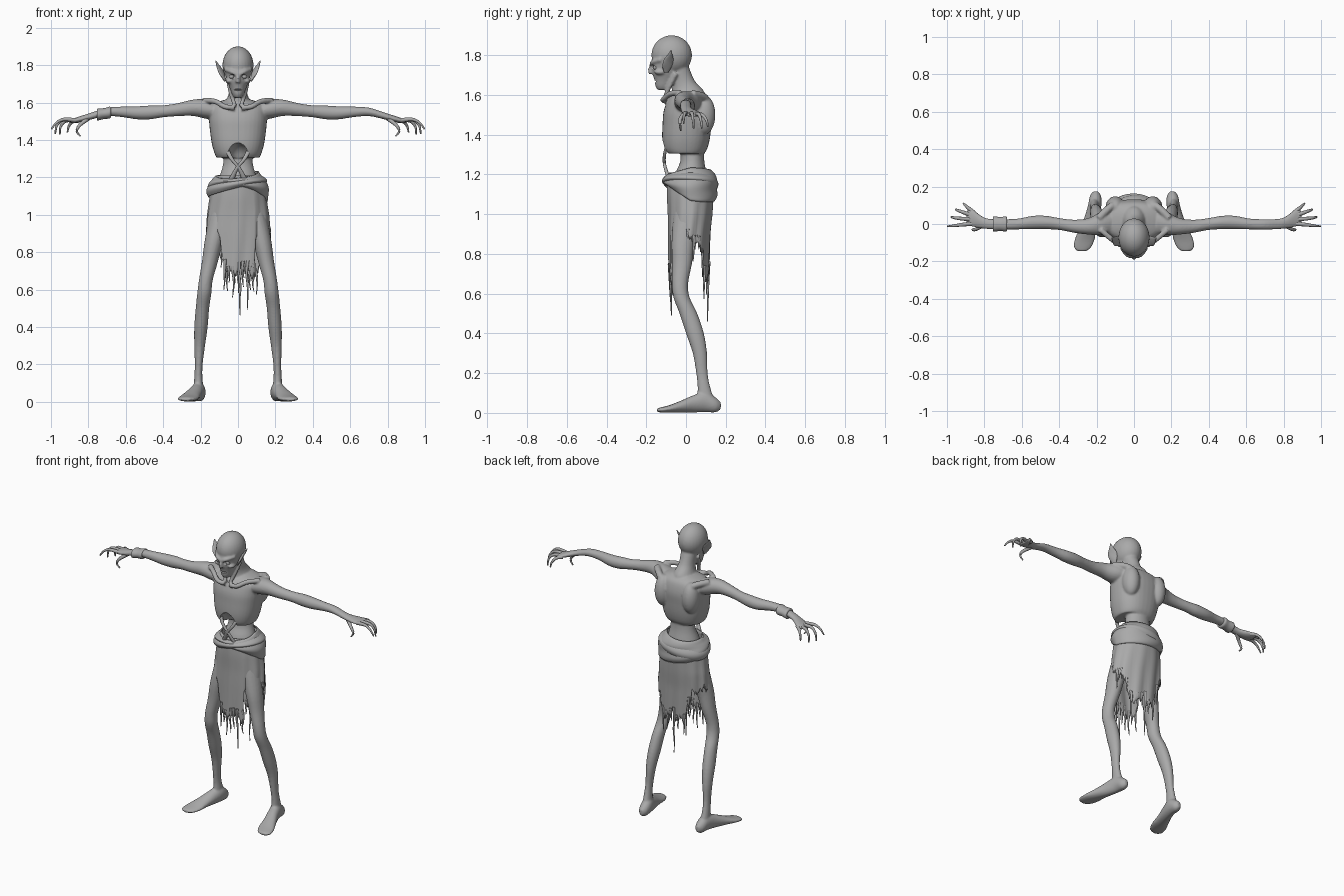
import bpy, bmesh, math, random
from mathutils import Vector

random.seed(4)
if "Cube" in bpy.data.objects:
    bpy.data.objects.remove(bpy.data.objects["Cube"])

skin = bpy.data.materials.new("ash_grey")
skin.use_nodes = True
skin.diffuse_color = (0.4, 0.4, 0.4, 1)
skin.node_tree.nodes["Principled BSDF"].inputs["Base Color"].default_value = (0.4, 0.4, 0.4, 1)

X, Y, Z = Vector((1, 0, 0)), Vector((0, 1, 0)), Vector((0, 0, 1))
PLANES = {"x": (Y, Z), "y": (X, Z), "z": (X, Y)}


def finish(name, bm, angle=50):
    bmesh.ops.recalc_face_normals(bm, faces=bm.faces)
    mesh = bpy.data.meshes.new(name)
    bm.to_mesh(mesh)
    bm.free()
    mesh.materials.append(skin)
    ob = bpy.data.objects.new(name, mesh)
    bpy.context.collection.objects.link(ob)
    activate(ob)
    bpy.ops.object.shade_smooth_by_angle(angle=math.radians(angle))
    return ob


def activate(ob):
    bpy.ops.object.select_all(action="DESELECT")
    ob.select_set(True)
    bpy.context.view_layer.objects.active = ob


def modify(ob, kind, **settings):
    activate(ob)
    mod = ob.modifiers.new(kind.lower(), kind)
    for key, value in settings.items():
        setattr(mod, key, value)
    bpy.ops.object.modifier_apply(modifier=mod.name)


def join(name, parts):
    activate(parts[0])
    for p in parts:
        p.select_set(True)
    bpy.ops.object.join()
    parts[0].name = name
    return parts[0]


def spline(rows, steps=4):
    # Smooth curve through rows of (x, y, z, radius, radius)
    rows = [Vector(r) for r in rows]
    pts = [rows[0]] + rows + [rows[-1]]
    out = []
    for a, b, c, d in zip(pts, pts[1:], pts[2:], pts[3:]):
        for k in range(steps):
            t = k / steps
            out.append(b + (c - a) * (t / 2) + (2 * a - 5 * b + 4 * c - d) * (t * t / 2)
                       + (3 * b - a - 3 * c + d) * (t ** 3 / 2))
    return out + [rows[-1]]


def loft(name, rows, plane=None, sides=20, power=1.0):
    rows = spline(rows)
    bm = bmesh.new()
    rings = []
    for i, r in enumerate(rows):
        if plane:
            u, v = PLANES[plane]
        else:
            t = (rows[min(i + 1, len(rows) - 1)] - rows[max(i - 1, 0)]).to_3d()
            t = Vector(t[:3]).normalized()
            u = t.cross(Z)
            u = u.normalized() if u.length > 0.05 else X
            v = u.cross(t)
        ring = []
        for k in range(sides):
            c, s = math.cos(math.tau * k / sides), math.sin(math.tau * k / sides)
            c = math.copysign(abs(c) ** power, c)
            s = math.copysign(abs(s) ** power, s)
            ring.append(bm.verts.new(Vector(r[:3]) + u * c * max(r[3], 0.001) + v * s * max(r[4], 0.001)))
        rings.append(ring)
    for a, b in zip(rings, rings[1:]):
        for k in range(sides):
            bm.faces.new((a[k], a[k - 1], b[k - 1], b[k]))
    bm.faces.new(rings[0])
    bm.faces.new(rings[-1])
    return finish(name, bm)


def tube(name, points, r0, r1, **kw):
    n = len(points) - 1
    return loft(name, [(*p, r0 + (r1 - r0) * i / n, r0 + (r1 - r0) * i / n) for i, p in enumerate(points)], **kw)


def ball(name, loc, size):
    bm = bmesh.new()
    bmesh.ops.create_uvsphere(bm, u_segments=28, v_segments=18, radius=1)
    for v in bm.verts:
        v.co = Vector(loc) + Vector(a * b for a, b in zip(v.co, size))
    return finish(name, bm)


def both(maker, name, data, *args, **kw):
    # Left (+x) part and its mirrored right part
    flip = (lambda d, s: (s * d[0], *d[1:])) if maker is ball else \
           (lambda d, s: [(s * p[0], *p[1:]) for p in d])
    return [maker(side + "_" + name, flip(data, s), *args, **kw) for side, s in (("left", 1), ("right", -1))]


# Trunk, neck and skull
parts = [
    loft("ribcage", [(0, .02, 1.615, .07, .06), (0, .015, 1.585, .145, .1), (0, .01, 1.52, .155, .122),
                     (0, .005, 1.45, .15, .123), (0, 0, 1.38, .14, .12), (0, -.003, 1.33, .126, .11),
                     (0, -.003, 1.305, .115, .095)], "z", 36, .85),
    loft("belly", [(0, .03, 1.36, .075, .06), (0, .032, 1.27, .08, .06), (0, .025, 1.2, .1, .08),
                   (0, .025, 1.1, .13, .1), (0, .02, 1.0, .12, .08)], "z", 28),
    loft("neck", [(0, -.04, 1.74, .05, .055), (0, -.015, 1.67, .047, .06), (0, .01, 1.62, .06, .08),
                  (0, .015, 1.56, .1, .09)], "z"),
    ball("cranium", (0, -.072, 1.8), (.083, .102, .1)),
    loft("jaw", [(0, -.118, 1.625, .02, .025), (0, -.112, 1.645, .032, .042), (0, -.105, 1.675, .043, .054),
                 (0, -.1, 1.72, .06, .072), (0, -.095, 1.77, .072, .08), (0, -.09, 1.8, .07, .07)], "z", 28),
    tube("nose", [(0, -.165, 1.755), (0, -.183, 1.725), (0, -.172, 1.71)], .008, .014),
]
parts += both(tube, "brow", [(.004, -.172, 1.75), (.035, -.166, 1.765), (.068, -.125, 1.778)], .012, .011)
parts += both(ball, "cheek", (.047, -.13, 1.715), (.02, .03, .014))
parts += both(tube, "neck_cord", [(.05, -.05, 1.71), (.035, -.085, 1.64), (.015, -.108, 1.58)], .013, .011)
parts += both(tube, "collarbone", [(.018, -.112, 1.572), (.07, -.112, 1.578), (.12, -.08, 1.605),
                                   (.18, -.03, 1.612)], .014, .015)
parts += both(ball, "shoulder_blade", (.1, .09, 1.5), (.052, .058, .1))
parts += both(tube, "blade_ridge", [(.06, .11, 1.52), (.12, .095, 1.585), (.19, .03, 1.605)], .02, .02)

# Arms, legs and feet
parts += both(loft, "arm", [(.1, .015, 1.55, .07, .045), (.17, .005, 1.565, .065, .052),
                            (.24, -.012, 1.572, .045, .044), (.32, -.012, 1.562, .035, .035),
                            (.4, 0, 1.553, .032, .032), (.47, .008, 1.547, .036, .037),
                            (.54, .008, 1.545, .036, .035), (.62, 0, 1.55, .029, .028),
                            (.7, -.002, 1.55, .028, .023), (.77, 0, 1.532, .028, .019),
                            (.81, .008, 1.52, .032, .018), (.86, .03, 1.507, .046, .015),
                            (.895, .035, 1.5, .04, .01)], "x")
parts += both(loft, "leg", [(.075, .02, 1.05, .07, .08), (.105, 0, .95, .058, .068), (.13, -.015, .85, .05, .058),
                            (.15, -.02, .75, .043, .05), (.172, -.03, .65, .037, .041),
                            (.18, -.022, .58, .038, .041), (.19, .012, .5, .036, .045),
                            (.198, .045, .4, .036, .045), (.205, .07, .3, .029, .036),
                            (.21, .08, .2, .021, .029), (.212, .09, .13, .022, .032),
                            (.21, .1, .06, .028, .045)], "z")
parts += both(loft, "foot", [(.205, .175, .036, .012, .018), (.206, .15, .04, .03, .037), (.21, .1, .055, .036, .052),
                             (.225, .04, .046, .039, .044), (.245, -.02, .033, .045, .031),
                             (.263, -.08, .021, .054, .019), (.275, -.125, .015, .047, .013),
                             (.278, -.145, .014, .025, .009)], "y")
body = join("body", parts)
modify(body, "REMESH", mode="VOXEL", voxel_size=.0058)

# Carve eye sockets, mouth and the arch under the ribs
cutters = both(ball, "socket_cutter", (.034, -.176, 1.738), (.02, .024, .014))
cutters += [ball("mouth_cutter", (0, -.165, 1.668), (.03, .022, .005)),
            ball("rib_arch_cutter", (0, -.13, 1.29), (.062, .1, .095))]
cutter = join("cutters", cutters)
modify(body, "BOOLEAN", operation="DIFFERENCE", object=cutter, solver="EXACT")
bpy.data.objects.remove(cutter)
modify(body, "SMOOTH", factor=.5, iterations=5)
for v in body.data.vertices:
    v.co.z = max(v.co.z, 0)
activate(body)
bpy.ops.object.shade_smooth_by_angle(angle=math.radians(60))

# Eyes, ears, stomach cords, fingers and cuff
both(ball, "eye", (.034, -.152, 1.738), (.013, .013, .012))
both(loft, "ear", [(.068, -.1, 1.715, .012, .006), (.082, -.095, 1.745, .026, .008),
                   (.095, -.088, 1.775, .028, .007), (.11, -.08, 1.803, .013, .005),
                   (.12, -.075, 1.825, .002, .002)])
both(loft, "stomach_cord", [(.06, -.095, 1.35, .012, .008), (.035, -.108, 1.3, .012, .008),
                            (-.005, -.108, 1.25, .011, .008), (-.035, -.09, 1.19, .016, .01)], "z", 12)
FINGERS = {
    "thumb": [(.8, -.002, 1.515), (.845, -.028, 1.48), (.862, -.03, 1.447), (.843, -.026, 1.42)],
    "index_finger": [(.865, .002, 1.505), (.93, -.005, 1.51), (.97, -.01, 1.492), (.998, -.012, 1.457)],
    "middle_finger": [(.87, .025, 1.505), (.935, .03, 1.507), (.968, .035, 1.478), (.977, .038, 1.432)],
    "ring_finger": [(.87, .048, 1.503), (.92, .065, 1.502), (.948, .075, 1.472), (.952, .08, 1.43)],
    "little_finger": [(.855, .06, 1.503), (.885, .085, 1.497), (.905, .103, 1.472), (.912, .11, 1.44)],
}
for name, path in FINGERS.items():
    both(tube, name, path, .012, .004, sides=10)
loft("wrist_cuff", [(-.755, 0, 1.535, .036, .028), (-.748, 0, 1.536, .041, .032), (-.715, 0, 1.541, .037, .029),
                    (-.688, 0, 1.546, .041, .032), (-.68, 0, 1.547, .036, .027)], "x")

# Cloth: rows of height, centre y, half width, half depth
SHAPE = [(1.23, .022, .105, .1), (1.18, .02, .132, .115), (1.1, .022, .15, .118), (1.0, .022, .165, .112),
         (.9, .017, .172, .106), (.7, .015, .17, .1), (.4, .015, .165, .095)]


def on_cloth(a, z, out=0):
    for p, q in zip(SHAPE, SHAPE[1:]):
        if z >= q[0]:
            break
    t = max(0, (p[0] - z) / (p[0] - q[0]))
    cy, rx, ry = (m + (n - m) * t for m, n in zip(p[1:], q[1:]))
    return Vector(((rx + out) * math.sin(a), cy - (ry + out) * math.cos(a), z))


def cloth(name, top, bottom, out, rows=18, cols=160):
    bm = bmesh.new()
    grid = []
    for i in range(cols):
        a = math.tau * i / cols
        hi, lo = top(a), bottom(a)
        grid.append([bm.verts.new(on_cloth(a, hi + (lo - hi) * j / rows, out(a, j / rows)))
                     for j in range(rows + 1)])
    for i in range(cols):
        for j in range(rows):
            bm.faces.new((grid[i - 1][j], grid[i][j], grid[i][j + 1], grid[i - 1][j + 1]))
    ob = finish(name, bm)
    modify(ob, "SOLIDIFY", thickness=.007, offset=-1)
    return ob


def clamp(v):
    return min(1, max(0, v))


def hem(a):
    # Long panels front and back, short at both hips
    s, c = math.sin(a), math.cos(a)
    side = .9 if s < 0 else .87
    long = clamp((.56 - abs(s)) / .08) if c > 0 else clamp((.78 - abs(s - .12)) / .25)
    return side + (.7 - side) * long + .018 * math.sin(9 * a) + .012 * math.sin(23 * a)


cloth("skirt", lambda a: 1.21, lambda a: hem(a) + random.uniform(-.025, .02),
      lambda a, t: .004 * t * math.sin(11 * a + 3 * t))
cloth("waist_wrap", lambda a: 1.222 + .012 * math.sin(a) - .025 * max(0, math.cos(a)),
      lambda a: 1.085 - .025 * math.cos(a - 2.4) + .05 * max(0, math.cos(a)),
      lambda a, t: .003 + .017 * math.sin(math.pi * t) ** .6 + .004 * math.sin(9 * t + 2 * a))
cloth("waist_fold", lambda a: 1.19 + .02 * math.sin(a), lambda a: 1.13 + .035 * math.sin(a) + .015 * math.cos(a),
      lambda a, t: .008 + .018 * math.sin(math.pi * t))

# Torn threads along the hem
threads = [(.3, .49), (3.08, .46)]
for a in [-.45, -.3, -.15, .02, .15, .42, .52, 2.3, 2.5, 2.75, 2.95, 3.25, 3.5, 3.7]:
    threads.append((a, hem(a) - random.uniform(.04, .13)))
for a in [.75, .95, 1.2, 1.5, 1.8, 2.05]:
    threads.append((a, hem(a) - random.uniform(.03, .1)))
for i, (a, low) in enumerate(threads):
    high = hem(a) + .04
    path = [on_cloth(a + random.uniform(-.03, .03), high + (low - high) * k / 4, -.003) for k in range(5)]
    tube("thread_%02d" % i, [tuple(p) for p in path], .009, .002, plane="z", sides=8)
